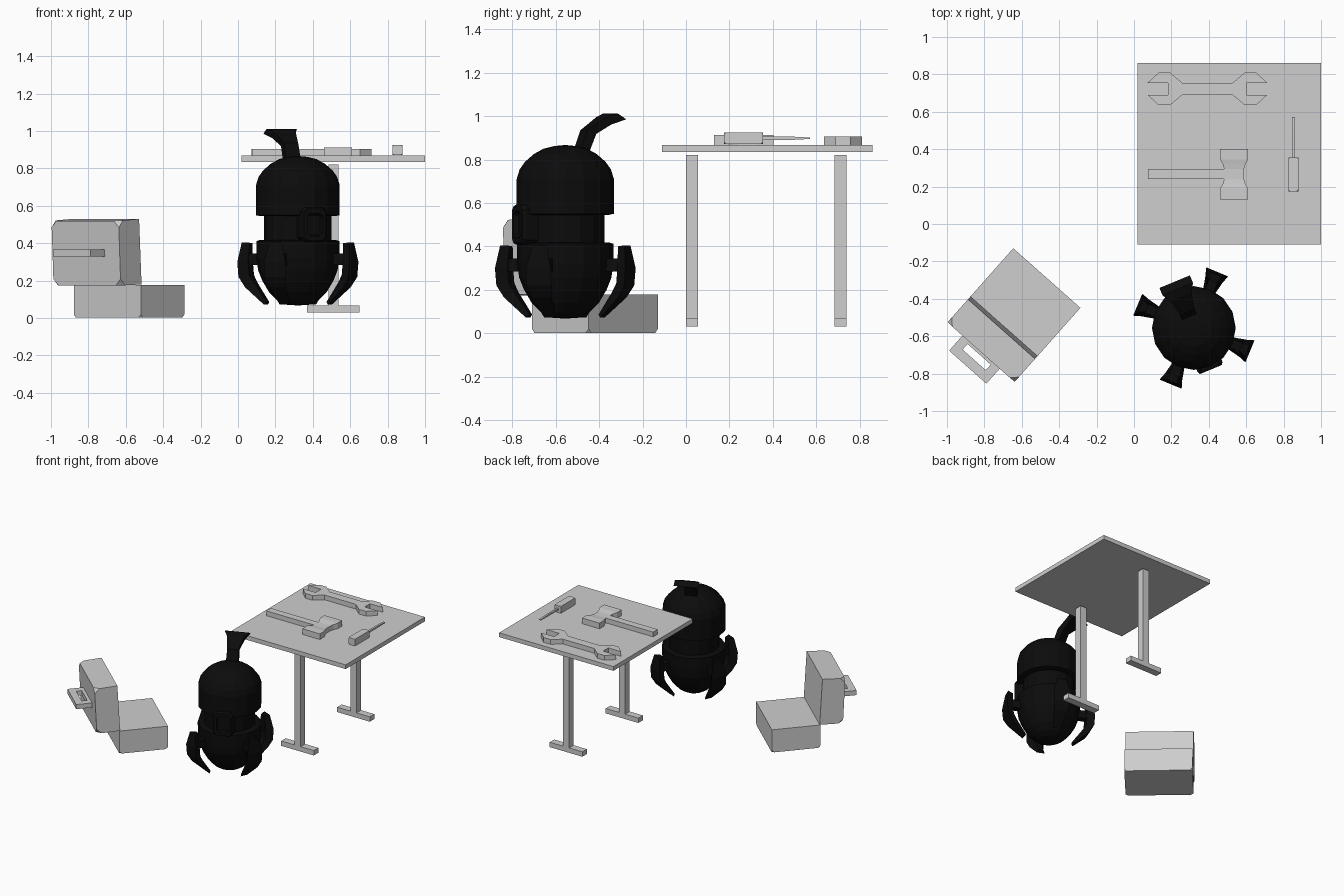
import bpy, bmesh, math
from mathutils import Matrix, Vector

if "Cube" in bpy.data.objects:
    bpy.data.objects.remove(bpy.data.objects["Cube"])


def material(name, v):
    m = bpy.data.materials.new(name)
    m.diffuse_color = (v, v, v, 1)
    m.use_nodes = True
    m.node_tree.nodes["Principled BSDF"].inputs["Base Color"].default_value = m.diffuse_color
    return m


GREY = material("light grey", 0.62)
BLACK = material("near black", 0.0035)
I = Matrix.Identity(4)


def make(name, verts, faces, mat, frame=I, bevel=None, size=0.02):
    bm = bmesh.new()
    vs = [bm.verts.new(v) for v in verts]
    for f in faces:
        bm.faces.new([vs[i] for i in f])
    if bevel:
        bmesh.ops.bevel(bm, geom=[v for v in vs if bevel(v.co)], offset=size,
                        segments=1, affect='VERTICES')
    bmesh.ops.recalc_face_normals(bm, faces=bm.faces)
    me = bpy.data.meshes.new(name)
    bm.to_mesh(me)
    bm.free()
    me.materials.append(mat)
    ob = bpy.data.objects.new(name, me)
    ob.matrix_world = frame
    bpy.context.collection.objects.link(ob)
    return ob


def loft(name, rings, mat, frame=I, **kw):
    """Skin a list of equal-length rings and cap both ends."""
    n = len(rings[0])
    verts = [v for r in rings for v in r]
    faces = [(k*n + i, k*n + (i+1) % n, (k+1)*n + (i+1) % n, (k+1)*n + i)
             for k in range(len(rings) - 1) for i in range(n)]
    last = (len(rings) - 1) * n
    faces += [tuple(range(n)), tuple(range(last, last + n))]
    return make(name, verts, faces, mat, frame, **kw)


def prism(name, outline, z0, z1, mat, frame=I, **kw):
    return loft(name, [[(x, y, z) for x, y in outline] for z in (z0, z1)],
                mat, frame, **kw)


def box(name, x0, x1, y0, y1, z0, z1, mat, frame=I, **kw):
    return prism(name, [(x0, y0), (x1, y0), (x1, y1), (x0, y1)], z0, z1, mat, frame, **kw)


def lathe(name, profile, mat, frame, n=16):
    return loft(name, [[(r*math.cos(2*math.pi*i/n), r*math.sin(2*math.pi*i/n), z)
                        for i in range(n)] for r, z in profile], mat, frame)


# Table: slab on two T-shaped legs
box("table_top", 0.02, 1.0, -0.11, 0.86, 0.835, 0.868, GREY)
for label, y in (("front", 0.0), ("back", 0.685)):
    box(label + "_leg", 0.483, 0.537, y, y + 0.055, 0.068, 0.82, GREY)
    box(label + "_foot", 0.37, 0.65, y, y + 0.055, 0.03, 0.068, GREY)

# Double-ended wrench, outline mirrored about its middle
half = [(0.21, 0.0325), (0.32, 0.0325), (0.26, 0.0875), (0.2, 0.0875), (0.135, 0.0325)]
half = half[:1] + half[1:]
top = half + [(-x, y) for x, y in reversed(half)]
outline = top + [(x, -y) for x, y in reversed(top)]
prism("wrench", outline, 0.868, 0.905, GREY, Matrix.Translation((0.3925, 0.7225, 0)))

# Hammer: straight handle and a waisted head
box("hammer_handle", 0.075, 0.5, 0.24, 0.295, 0.868, 0.905, GREY)
head = [(0.13, 0.075, 0.912), (0.19, 0.075, 0.912), (0.215, 0.06, 0.908),
        (0.24, 0.053, 0.905), (0.295, 0.053, 0.905), (0.32, 0.06, 0.908),
        (0.345, 0.075, 0.912), (0.402, 0.075, 0.912)]
loft("hammer_head", [[(0.535 - w, y, 0.868), (0.535 + w, y, 0.868),
                      (0.535 + w, y, z), (0.535 - w, y, z)] for y, w, z in head], GREY)

# Screwdriver
box("screwdriver_handle", 0.825, 0.88, 0.175, 0.355, 0.872, 0.925, GREY,
    bevel=lambda c: True, size=0.01)
loft("screwdriver_shaft", [[(0.8525 + sx*w, y, 0.898 + sz*h) for sx, sz in
                            ((-1, -1), (1, -1), (1, 1), (-1, 1))]
                           for y, w, h in ((0.35, 0.007, 0.007), (0.5, 0.007, 0.007),
                                           (0.572, 0.009, 0.003))], GREY)

# Chair, in its own turned frame (local +y is forward)
CHAIR = Matrix.Translation((-0.466, -0.289, 0)) @ Matrix.Rotation(math.radians(-41.6), 4, 'Z')
W = 0.24
box("seat", -W, W, -0.35, 0, 0.002, 0.178, GREY, CHAIR,
    bevel=lambda c: c.z < 0.1, size=0.018)
side = [(-0.345, 0.18), (-0.365, 0.53), (-0.53, 0.52), (-0.513, 0.174)]
loft("backrest", [[(x, y, z) for y, z in side] for x in (-W, W)], GREY, CHAIR,
     bevel=lambda c: c.y < -0.4, size=0.035)
prism("backrest_handle", [(-0.133, -0.51), (-0.133, -0.637), (0.133, -0.637), (0.133, -0.51),
                          (0.083, -0.51), (0.083, -0.585), (-0.083, -0.585), (-0.083, -0.51)],
      0.33, 0.366, GREY, CHAIR)
box("handle_mount", -0.083, 0.083, -0.545, -0.51, 0.33, 0.366, GREY, CHAIR)

# Robot, in its own turned frame (local -y is its front)
ROBOT = Matrix.Translation((0.32, -0.556, 0)) @ Matrix.Rotation(math.radians(22.5), 4, 'Z')
lathe("robot_dome", [(0.2, 0.545), (0.224, 0.55), (0.224, 0.71), (0.21, 0.755), (0.185, 0.79),
                     (0.145, 0.825), (0.1, 0.85), (0.05, 0.862), (0.01, 0.866)], BLACK, ROBOT)
lathe("robot_neck", [(0.18, 0.4), (0.18, 0.56)], BLACK, ROBOT)
lathe("robot_lower_body", [(0.2, 0.418), (0.222, 0.412), (0.222, 0.32), (0.212, 0.255),
                           (0.19, 0.2), (0.155, 0.14), (0.11, 0.095), (0.07, 0.072),
                           (0.01, 0.068)], BLACK, ROBOT)


# Eye housing: octagonal frame with a recessed lens
def eye_ring(w, h, c, y):
    return [(sx*a, y, 0.5 + sz*b) for sx, sz, a, b in
            ((-1, -1, w, h-c), (-1, -1, w-c, h), (1, -1, w-c, h), (1, -1, w, h-c),
             (1, 1, w, h-c), (1, 1, w-c, h), (-1, 1, w-c, h), (-1, 1, w, h-c))]


loft("robot_eye", [eye_ring(0.072, 0.092, 0.022, -0.12), eye_ring(0.072, 0.092, 0.022, -0.225),
                   eye_ring(0.064, 0.084, 0.02, -0.24), eye_ring(0.045, 0.06, 0.015, -0.24),
                   eye_ring(0.04, 0.055, 0.012, -0.215)], BLACK, ROBOT)


def strip(name, path, frame, inner=1.0):
    """Flat limb along local y/z: each point is outer y,z, inner y,z, half width."""
    loft(name, [[(-w, a, b), (w, a, b), (w*inner, c, d), (-w*inner, c, d)]
                for a, b, c, d, w in path], BLACK, frame)


# Four clawed arms around the lower body
claw = [(0.310, 0.405, 0.270, 0.400, 0.035), (0.325, 0.300, 0.275, 0.310, 0.062),
        (0.318, 0.220, 0.268, 0.230, 0.062), (0.285, 0.165, 0.245, 0.190, 0.050),
        (0.185, 0.072, 0.172, 0.086, 0.028)]
for i in range(4):
    turn = ROBOT @ Matrix.Rotation(math.radians(45 + 90*i), 4, 'Z')
    strip("robot_arm_%d" % (i + 1), claw, turn, 0.55)
    box("robot_shoulder_%d" % (i + 1), -0.025, 0.025, 0.19, 0.29, 0.285, 0.345, BLACK, turn)

# Bent antenna with a flared tip, leaning to the rear
strip("robot_antenna", [(0.100, 0.83, 0.055, 0.83, 0.043), (0.138, 0.918, 0.092, 0.935, 0.040),
                        (0.205, 0.962, 0.180, 0.995, 0.062), (0.268, 0.985, 0.225, 1.012, 0.088)],
      ROBOT)
